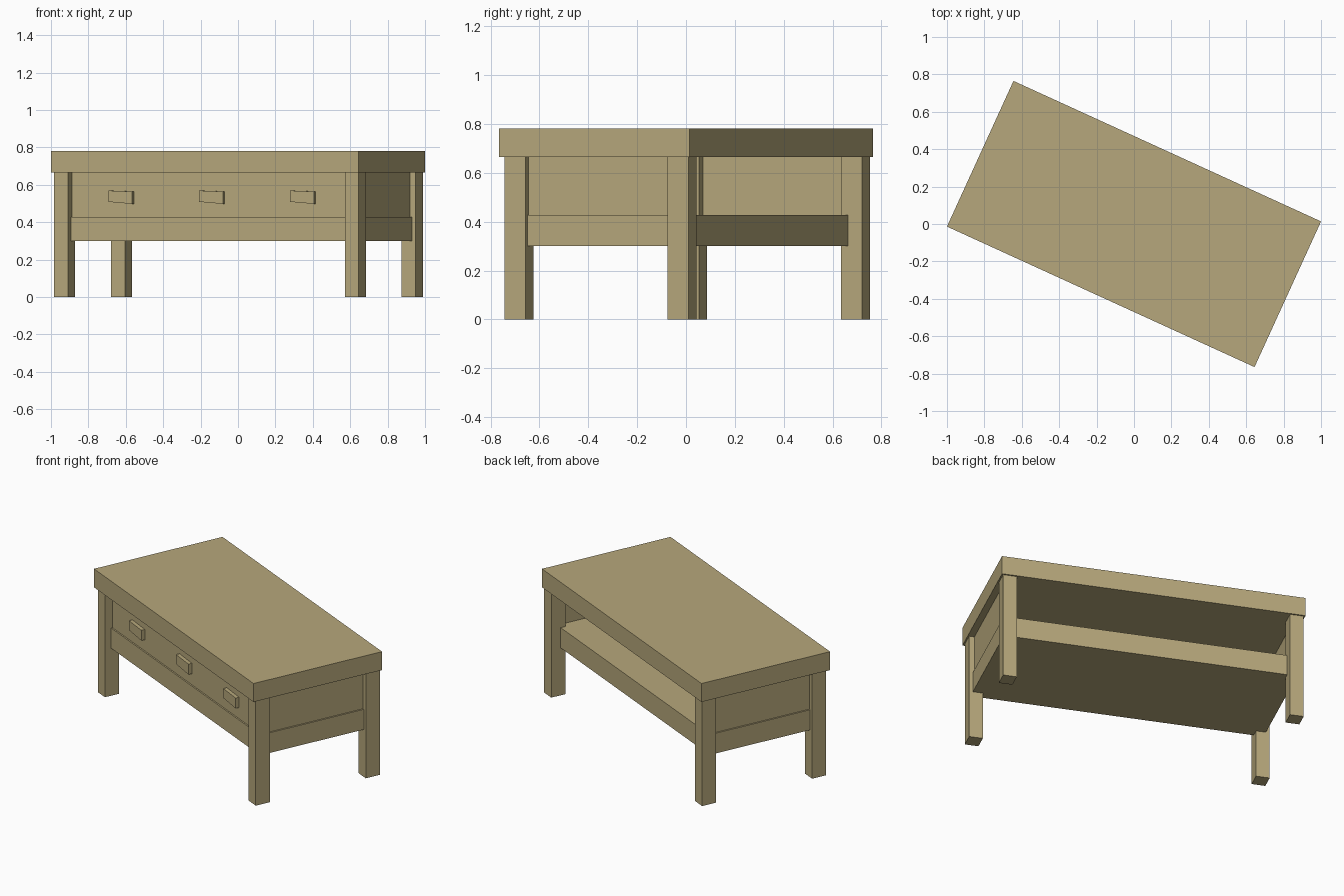
import bpy
import bmesh
import math
from mathutils import Matrix

cube = bpy.data.objects.get("Cube")
if cube:
    bpy.data.objects.remove(cube, do_unlink=True)

# Single wood colour
wood = bpy.data.materials.new("tan_wood")
wood.use_nodes = True
colour = (0.47, 0.39, 0.20, 1)
wood.diffuse_color = colour
wood.node_tree.nodes["Principled BSDF"].inputs["Base Color"].default_value = colour

# The whole table stands turned about the vertical axis
TURN = Matrix.Rotation(math.radians(-24.55), 4, "Z")


def box(name, x, y, z, shape=None):
    """Box from (min, max) ranges along the table's own axes."""
    bm = bmesh.new()
    bmesh.ops.create_cube(bm, size=1)
    for v in bm.verts:
        for i, (low, high) in enumerate((x, y, z)):
            v.co[i] = high if v.co[i] > 0 else low
    if shape:
        shape(bm)
    bm.transform(TURN)
    mesh = bpy.data.meshes.new(name)
    bm.to_mesh(mesh)
    bm.free()
    mesh.materials.append(wood)
    obj = bpy.data.objects.new(name, mesh)
    bpy.context.collection.objects.link(obj)
    return obj


# Top slab
UNDER = 0.665
box("table_top", (-0.904, 0.904), (-0.428, 0.428), (UNDER, 0.782))

# Four legs
for side, sx in (("right", -1), ("left", 1)):
    for end, y in (("front", (-0.408, -0.314)), ("back", (0.325, 0.419))):
        x = sorted((sx * 0.814, sx * 0.895))
        box(f"{end}_{side}_leg", x, y, (0, UNDER))

# Thick lower shelf, open at the back
SHELF = 0.428
box("lower_shelf", (-0.873, 0.873), (-0.366, 0.356), (0.30, SHELF))

# End and front panels above the shelf
for side, sx in (("right", -1), ("left", 1)):
    box(f"{side}_end_panel", sorted((sx * 0.854, sx * 0.864)),
        (-0.357, 0.348), (SHELF, UNDER))
box("front_panel", (-0.854, 0.854), (-0.357, -0.347), (SHELF, UNDER))


# Drawer handles, slightly deeper at one end
def taper(bm):
    middle = sum(v.co.x for v in bm.verts) / len(bm.verts)
    for v in bm.verts:
        if v.co.x > middle:
            v.co.z -= 0.005 if v.co.z > 0.53 else 0.011


for i in range(3):
    cx = 0.015 + (i - 1) * 0.534
    box(f"drawer_handle_{i + 1}", (cx - 0.07, cx + 0.07),
        (-0.380, -0.357), (0.509, 0.569), taper)
